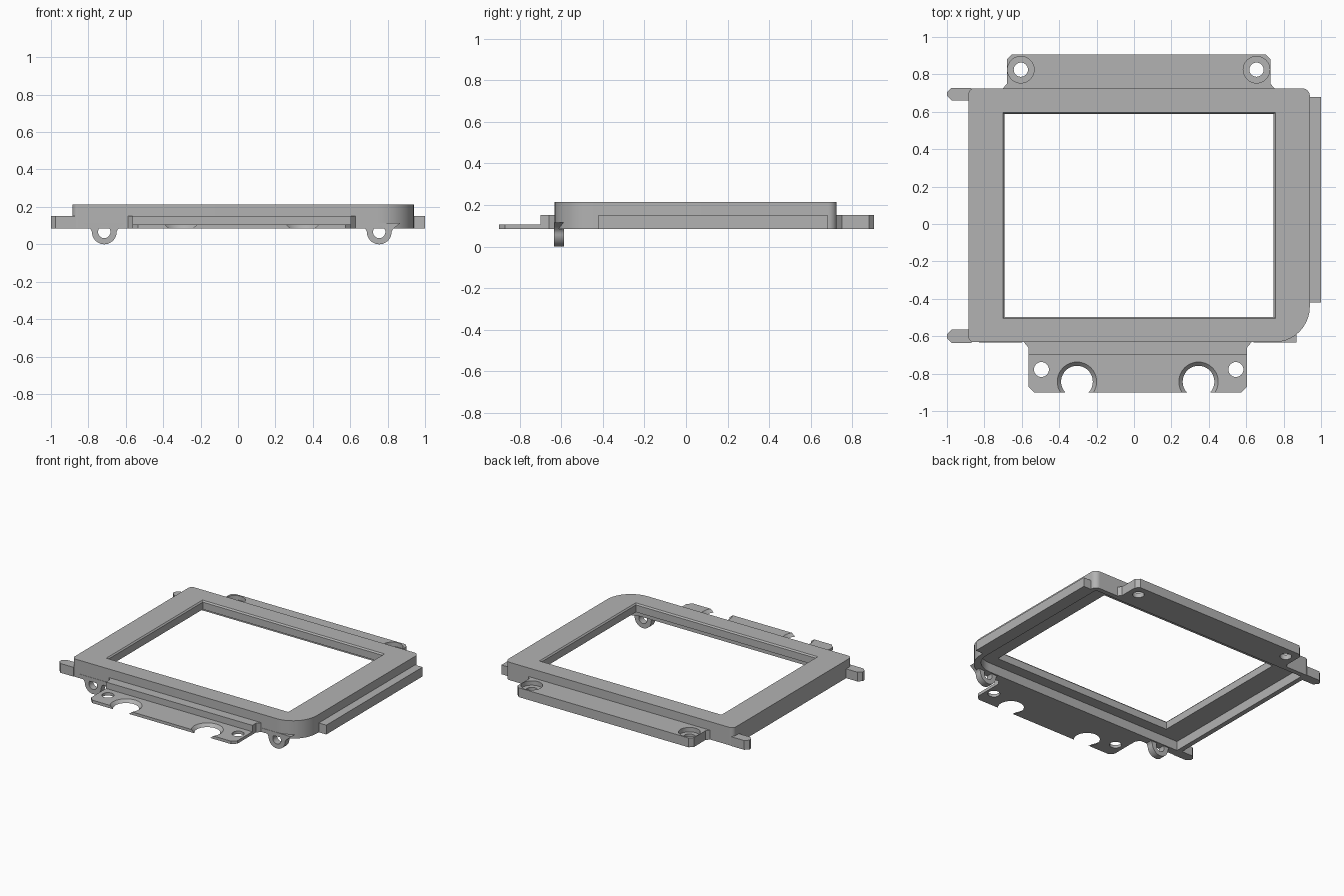
import bpy, bmesh
from math import cos, sin, pi, radians
from mathutils import Matrix, Vector

cube = bpy.data.objects.get("Cube")
if cube:
    bpy.data.objects.remove(cube)

grey = bpy.data.materials.new("plain grey")
grey.use_nodes = True
grey.diffuse_color = (0.45, 0.45, 0.45, 1)
grey.node_tree.nodes["Principled BSDF"].inputs["Base Color"].default_value = grey.diffuse_color

BASE, SHELF, TOP = 0.085, 0.152, 0.214


def rect(x0, x1, y0, y1, radii=(0, 0, 0, 0), seg=6):
    """Rectangle outline; radii run from front-left, anticlockwise. seg=1 gives chamfers."""
    corners = [(x0, y0), (x1, y0), (x1, y1), (x0, y1)]
    turns = [pi, 1.5 * pi, 0, 0.5 * pi]
    pts = []
    for (x, y), r, a in zip(corners, radii, turns):
        if r == 0:
            pts.append((x, y))
            continue
        cx = x + (r if x == x0 else -r)
        cy = y + (r if y == y0 else -r)
        for i in range(seg + 1):
            t = a + 0.5 * pi * i / seg
            pts.append((cx + r * cos(t), cy + r * sin(t)))
    return pts


def circle(x, y, r, seg=40):
    return [(x + r * cos(2 * pi * i / seg), y + r * sin(2 * pi * i / seg)) for i in range(seg)]


def prism(name, low, z0, z1, high=None, bevel=0):
    """Solid between two outlines with equal point counts."""
    bm = bmesh.new()
    bottom = [bm.verts.new((x, y, z0)) for x, y in low]
    top = [bm.verts.new((x, y, z1)) for x, y in (high or low)]
    n = len(bottom)
    bm.faces.new(bottom[::-1])
    lid = bm.faces.new(top)
    for i in range(n):
        j = (i + 1) % n
        bm.faces.new((bottom[i], bottom[j], top[j], top[i]))
    if bevel:
        bmesh.ops.bevel(bm, geom=list(lid.edges), offset=bevel, segments=3,
                        profile=0.5, affect='EDGES')
    bmesh.ops.recalc_face_normals(bm, faces=bm.faces)
    mesh = bpy.data.meshes.new(name)
    bm.to_mesh(mesh)
    bm.free()
    mesh.materials.append(grey)
    obj = bpy.data.objects.new(name, mesh)
    bpy.context.collection.objects.link(obj)
    return obj


def activate(obj):
    bpy.ops.object.select_all(action='DESELECT')
    obj.select_set(True)
    bpy.context.view_layer.objects.active = obj


def finish(obj, cutters=()):
    """Cut the openings, then smooth the curved walls."""
    activate(obj)
    for c in cutters:
        mod = obj.modifiers.new("cut", 'BOOLEAN')
        mod.operation = 'DIFFERENCE'
        mod.solver = 'EXACT'
        mod.object = c
        bpy.ops.object.modifier_apply(modifier=mod.name)
        bpy.data.objects.remove(c)
    bpy.ops.object.shade_smooth_by_angle(angle=radians(30))


# Bezel: shallow shell with a large window and one big round corner
bezel = prism("bezel", rect(-0.885, 0.94, -0.632, 0.725, (0.03, 0.19, 0.04, 0.03), 10),
              BASE, TOP, bevel=0.012)
finish(bezel, [
    prism("recess", rect(-0.85, 0.905, -0.575, 0.69, (0, 0.15, 0, 0), 10), 0, SHELF),
    prism("window", rect(-0.692, 0.747, -0.496, 0.587), 0, 0.3),
    prism("window_chamfer", rect(-0.692, 0.747, -0.496, 0.587), TOP - 0.01, TOP + 0.002,
          rect(-0.702, 0.757, -0.506, 0.597)),
])

# Rear mounting flange with counterbored screw holes
rear = prism("rear_flange", rect(-0.68, 0.73, 0.71, 0.905, (0, 0, 0.025, 0.025), 1), BASE, SHELF)
cuts = []
for x in (-0.605, 0.655):
    cuts.append(prism("hole", circle(x, 0.825, 0.038), 0, 0.3))
    cuts.append(prism("counterbore", circle(x, 0.825, 0.071), 0.12, 0.3))
finish(rear, cuts)

# Front step and thin front flange with holes and countersunk notches
finish(prism("front_step", rect(-0.565, 0.605, -0.7, -0.62), BASE, SHELF))
front = prism("front_flange", rect(-0.565, 0.605, -0.9, -0.69, (0.03, 0.03, 0, 0), 1), BASE, 0.106)
cuts = [prism("hole", circle(x, -0.778, 0.04), 0, 0.3) for x in (-0.495, 0.545)]
for x in (-0.305, 0.345):
    cuts.append(prism("notch", circle(x, -0.843, 0.08), BASE - 0.005, 0.111,
                      circle(x, -0.843, 0.11)))
finish(front, cuts)

# Small flares where the flanges meet the bezel
for name, x0, x1, y, d in (("rear_flare", -0.68, 0.73, 0.72, 0.03),
                           ("front_flare", -0.565, 0.605, -0.63, -0.03)):
    finish(prism(name, [(x0 - 0.025, y), (x1 + 0.025, y), (x1, y + d), (x0, y + d)], BASE, SHELF))

# Side rail and the two tabs opposite it
finish(prism("side_rail", rect(0.93, 1.0, -0.42, 0.68), BASE, SHELF))
for name, y0, y1 in (("rear_tab", 0.66, 0.728), ("front_tab", -0.635, -0.565)):
    finish(prism(name, rect(-1.0, -0.87, y0, y1, (0.025, 0, 0, 0.025), 1), BASE, SHELF))

# Hanging lugs under the front wall: rounded ear with a pin hole
for name, x in (("left_lug", 0.755), ("right_lug", -0.715)):
    ear = [(0.066 * cos(t), 0.066 + 0.066 * sin(t))
           for t in (pi + pi * i / 20 for i in range(21))]
    web = [(0.073, 0.08), (0.09, 0.095), (0.115, 0.115)]
    outline = ear + web + [(-a, b) for a, b in reversed(web)]
    lug = prism(name, outline, 0, 0.048)
    hole = prism("pin_hole", circle(0, 0.066, 0.033, 32), -0.1, 0.1)
    finish(lug, [hole])
    # Stand the ear upright, facing front
    lug.data.transform(Matrix.Translation((x, -0.586, 0)) @ Matrix.Rotation(pi / 2, 4, 'X'))
